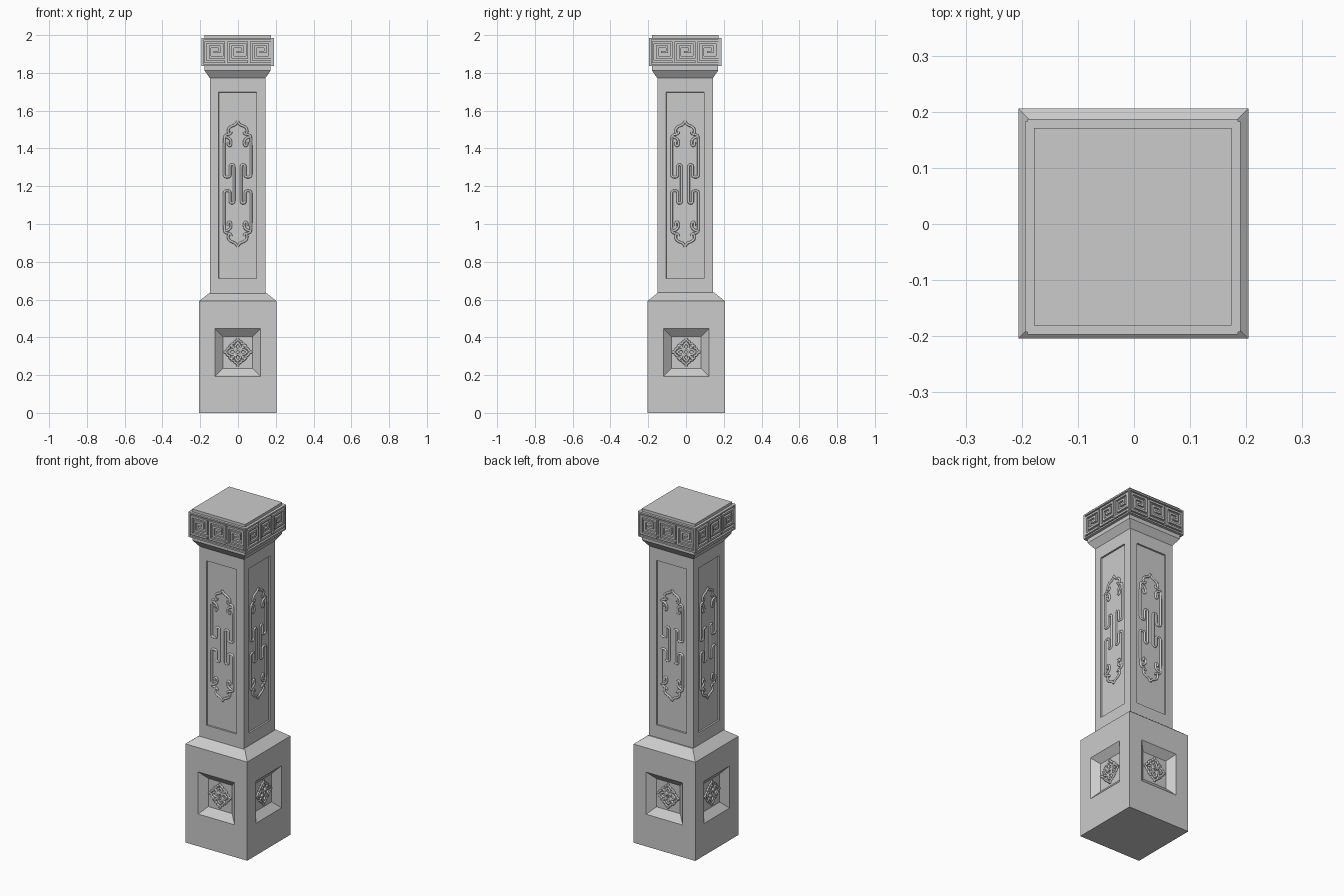
import bpy, bmesh, math
from mathutils import Matrix, Vector

if "Cube" in bpy.data.objects:
    bpy.data.objects.remove(bpy.data.objects["Cube"])

LOW = Vector((-0.001, 0.001, 0))      # centre of the plinth
UP = Vector((-0.002, -0.005, 0))      # centre of shaft and capital


def add_object(name, mesh, loc=(0, 0, 0), turn=0):
    ob = bpy.data.objects.new(name, mesh)
    bpy.context.collection.objects.link(ob)
    ob.location = loc
    ob.rotation_euler.z = turn * math.pi / 2
    return ob


def square_block(name, rings, centre, recess_wall=None, recess=None):
    """Stack of square rings (half, z); one wall level may carry a recess
    (half_w, z0, z1, slope_inset, depth) on all four sides."""
    bm = bmesh.new()
    for k in range(4):
        rot = Matrix.Rotation(k * math.pi / 2, 4, 'Z')

        def quad(pts):
            bm.faces.new([bm.verts.new(rot @ Vector(p)) for p in pts])

        def frame(a, b):
            for i in range(4):
                j = (i + 1) % 4
                quad((a[i], a[j], b[j], b[i]))

        def rect(w, y, z0, z1):
            return [(-w, y, z0), (w, y, z0), (w, y, z1), (-w, y, z1)]

        for i in range(len(rings) - 1):
            (h0, z0), (h1, z1) = rings[i], rings[i + 1]
            wall = [(-h0, -h0, z0), (h0, -h0, z0), (h1, -h1, z1), (-h1, -h1, z1)]
            if i == recess_wall:
                w, a, b, s, d = recess
                rim = rect(w, -h0, a, b)
                floor = rect(w - s, -h0 + d, a + s, b - s)
                frame(wall, rim)
                frame(rim, floor)
                quad(floor)
            else:
                quad(wall)
    for (h, z), flip in ((rings[0], -1), (rings[-1], 1)):
        bm.faces.new([bm.verts.new((x * h, y * h * flip, z))
                      for x, y in ((-1, -1), (1, -1), (1, 1), (-1, 1))])
    bmesh.ops.remove_doubles(bm, verts=bm.verts, dist=1e-5)
    bmesh.ops.recalc_face_normals(bm, faces=bm.faces)
    me = bpy.data.meshes.new(name)
    bm.to_mesh(me)
    bm.free()
    return add_object(name, me, centre)


def tube_relief(name, paths, y, radius, centre):
    """Rounded raised lines on a front plane, repeated on four sides."""
    cu = bpy.data.curves.new(name, 'CURVE')
    cu.dimensions = '3D'
    cu.bevel_depth = radius
    cu.bevel_resolution = 2
    cu.use_fill_caps = True
    cu.resolution_u = 5
    for p in paths:
        sp = cu.splines.new('NURBS')
        sp.points.add(len(p) - 1)
        for pt, (x, z) in zip(sp.points, p):
            pt.co = (x, y, z, 1)
        sp.order_u = 3
        sp.use_endpoint_u = True
    tmp = add_object(name + "_curve", cu)
    bpy.context.view_layer.update()
    dg = bpy.context.evaluated_depsgraph_get()
    me = bpy.data.meshes.new_from_object(tmp.evaluated_get(dg))
    bpy.data.objects.remove(tmp)
    me.shade_smooth()
    for k in range(4):
        add_object(f"{name}_{k + 1}", me, centre, k)


# Plinth with sloped niches
square_block("plinth", [(0.205, 0), (0.205, 0.592), (0.148, 0.637)], LOW,
             0, (0.121, 0.193, 0.446, 0.042, 0.037))

# Shaft with long shallow panels
square_block("shaft", [(0.147, 0.62), (0.147, 1.78)], UP,
             0, (0.1, 0.711, 1.698, 0.001, 0.009))

# Capital: flared neck, band core and top plate
square_block("capital_neck", [(0.147, 1.772), (0.175, 1.812), (0.175, 1.84)], UP)
square_block("capital_band", [(0.181, 1.836), (0.181, 1.984)], UP)
square_block("top_plate", [(0.176, 1.98), (0.176, 2.0)], UP)

# Fretwork: square spirals inside a frame
bm = bmesh.new()
T = 0.0115


def bar(a, b, t=T):
    x0, x1 = sorted((a[0], b[0]))
    z0, z1 = sorted((a[1], b[1]))
    m = (Matrix.Translation(((x0 + x1) / 2, -0.185, 1.91 + (z0 + z1) / 2))
         @ Matrix.Diagonal((x1 - x0 + t, 0.014, z1 - z0 + t, 1)))
    bmesh.ops.create_cube(bm, size=1, matrix=m)


spiral = [(.049, -.051), (-.049, -.051), (-.049, .051), (.049, .051), (.049, -.027),
          (-.026, -.027), (-.026, .028), (.025, .028), (.025, 0), (0, 0)]
for cx in (-0.121, 0, 0.121):
    for a, b in zip(spiral, spiral[1:]):
        bar((a[0] + cx, a[1]), (b[0] + cx, b[1]))
for s in (-1, 1):
    bar((-0.183, s * 0.07), (0.183, s * 0.07), 0.009)
    bar((s * 0.183, -0.07), (s * 0.183, 0.07), 0.009)
fret = bpy.data.meshes.new("fretwork")
bm.to_mesh(fret)
bm.free()
for k in range(4):
    add_object(f"fretwork_{k + 1}", fret, UP, k)

# Cartouche scroll lines: one quarter, mirrored left-right and up-down
ZC = 1.212
quarter = [
    # pointed crown ending in a small inward curl
    [(0, .332), (.008, .314), (.034, .306), (.05, .292), (.05, .268), (.036, .262), (.034, .276)],
    # long side, hook, and centre bar
    [(.042, .262), (.066, .262), (.071, .24), (.071, .15), (.071, .06), (.071, .036), (.04, .036),
     (.04, .056), (.04, .08), (.04, .102), (.019, .102), (.019, .08), (.019, 0)],
    # inner leaf curl
    [(.068, .25), (.05, .246), (.034, .23), (.036, .2), (.052, .204), (.05, .222)],
]
scroll = [[(sx * x, ZC + sz * z) for x, z in p]
          for p in quarter for sx in (-1, 1) for sz in (-1, 1)]
tube_relief("scroll_ornament", scroll, -0.139, 0.0065, UP)

# Four-petal flower in each niche: half petal mirrored and turned
half_petals = [
    [(.004, .004), (.016, .022), (.034, .026), (.036, .044), (.02, .042), (.018, .056), (.004, .058), (0, .074)],
    [(0, .012), (.014, .018), (.014, .036), (0, .048)],
]
flower = []
for p in half_petals:
    for k in range(4):
        c, s = round(math.cos(k * math.pi / 2)), round(math.sin(k * math.pi / 2))
        for m in (-1, 1):
            flower.append([(c * m * x - s * z, 0.322 + s * m * x + c * z) for x, z in p])
tube_relief("niche_flower", flower, -0.17, 0.006, LOW)
